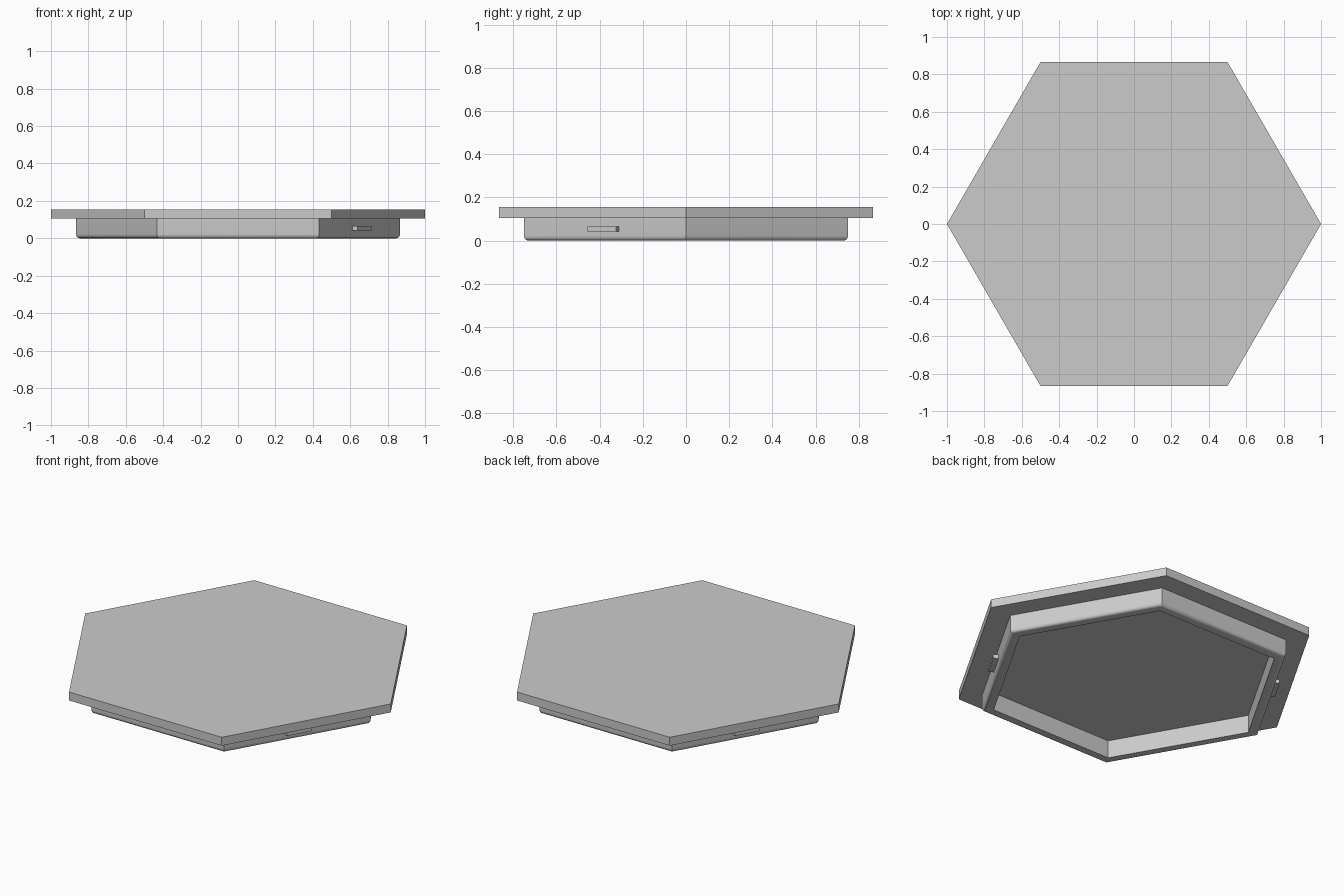
import bpy
import bmesh
from math import cos, sin, pi, radians
from mathutils import Matrix, Vector

cube = bpy.data.objects.get("Cube")
if cube:
    bpy.data.objects.remove(cube, do_unlink=True)

SIDES = 6
PLATE_R, WALL_R, INNER_R = 1.0, 0.866, 0.80
WALL_H, TOP = 0.105, 0.155
FILLET = 0.022

grey = bpy.data.materials.new("plain_grey")
grey.use_nodes = True
colour = (0.6, 0.6, 0.6, 1)
grey.diffuse_color = colour
grey.node_tree.nodes["Principled BSDF"].inputs["Base Color"].default_value = colour


def add_object(name, bm):
    bmesh.ops.recalc_face_normals(bm, faces=bm.faces)
    mesh = bpy.data.meshes.new(name)
    bm.to_mesh(mesh)
    bm.free()
    mesh.materials.append(grey)
    obj = bpy.data.objects.new(name, mesh)
    bpy.context.collection.objects.link(obj)
    return obj


def hex_solid(name, profile, closed):
    """Sweep (radius, height) points around a hexagon; cap the ends if open."""
    bm = bmesh.new()
    rings = [[bm.verts.new((r * cos(2 * pi * i / SIDES), r * sin(2 * pi * i / SIDES), z))
              for i in range(SIDES)] for r, z in profile]
    pairs = list(zip(rings, rings[1:]))
    if closed:
        pairs.append((rings[-1], rings[0]))
    for a, b in pairs:
        for i in range(SIDES):
            j = (i + 1) % SIDES
            bm.faces.new((a[i], a[j], b[j], b[i]))
    if not closed:
        bm.faces.new(rings[0])
        bm.faces.new(rings[-1])
    return add_object(name, bm)


# Overhanging top plate
hex_solid("top_plate", [(PLATE_R, WALL_H), (PLATE_R, TOP)], False)

# Hollow wall below the plate, with its outer lower edge rounded
steps = 6
arc = [(WALL_R - FILLET * (1 - cos(t)), FILLET * (1 - sin(t)))
       for t in (pi / 2 * i / steps for i in range(steps + 1))]
wall = hex_solid("rim_wall", [(WALL_R, WALL_H)] + arc + [(INNER_R, 0), (INNER_R, WALL_H)], True)
bpy.context.view_layer.objects.active = wall
wall.select_set(True)
bpy.ops.object.shade_smooth_by_angle(angle=radians(30))

# Small locking tabs on two opposite walls
length, depth, height, tab_z = 0.15, 0.03, 0.024, 0.054
for name, angle in (("front_tab", -30), ("back_tab", 150)):
    bm = bmesh.new()
    centre = Vector((WALL_R * cos(pi / SIDES) + depth / 2 - 0.005, 0, tab_z))
    bmesh.ops.create_cube(bm, size=1, matrix=Matrix.Rotation(radians(angle), 4, "Z")
                          @ Matrix.Translation(centre)
                          @ Matrix.Diagonal((depth + 0.01, length, height, 1)))
    add_object(name, bm)
